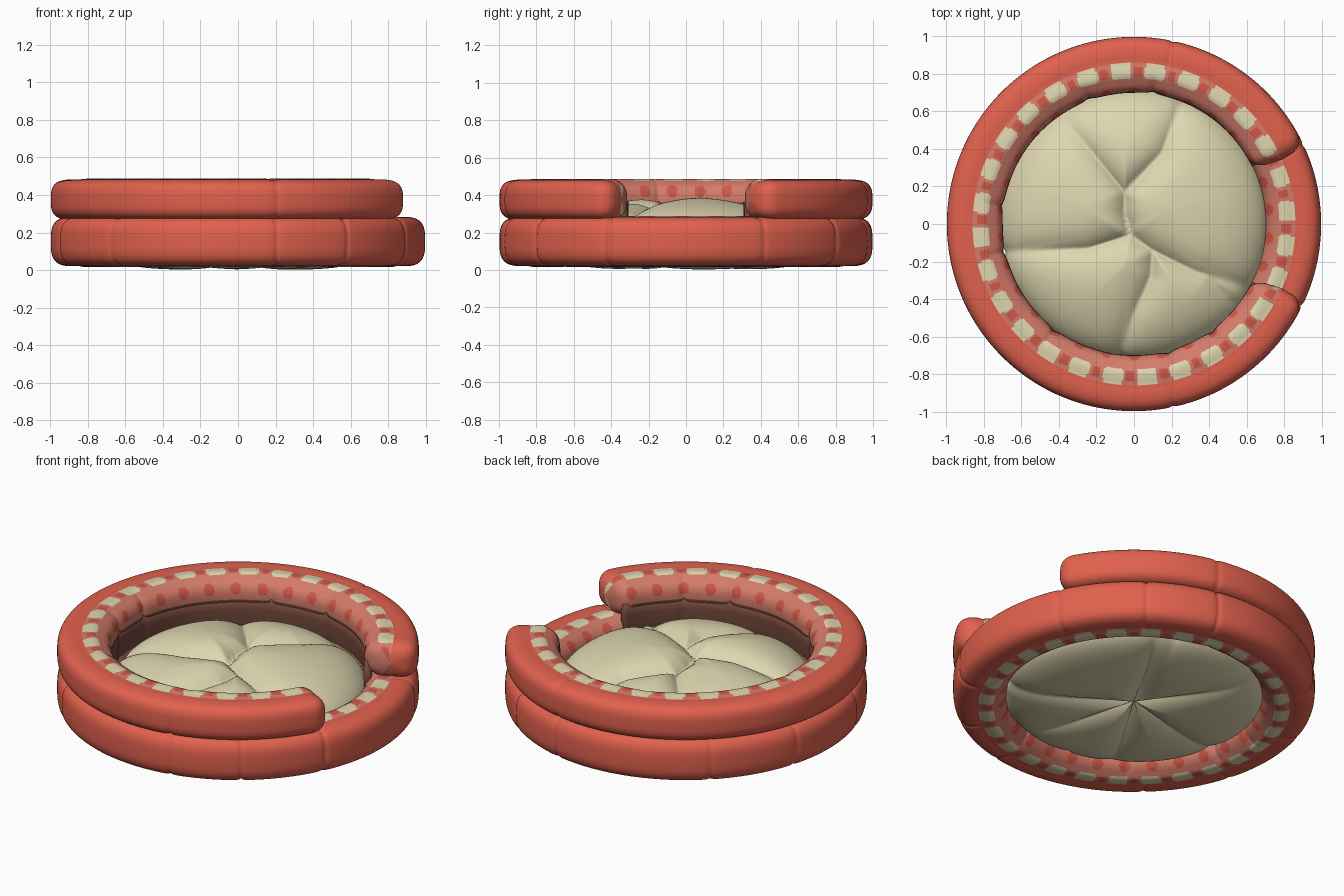
import bpy, math
from mathutils import Vector

if "Cube" in bpy.data.objects:
    bpy.data.objects.remove(bpy.data.objects["Cube"])

def mat(name, c):
    m = bpy.data.materials.new(name)
    m.diffuse_color = (*c, 1)
    m.use_nodes = True
    m.node_tree.nodes["Principled BSDF"].inputs["Base Color"].default_value = m.diffuse_color
    return m

RED = mat("coral red", (0.75, 0.12, 0.075))
CREAM = mat("cream", (0.73, 0.67, 0.43))
PINK = mat("salmon", (0.66, 0.20, 0.145))
DOT = mat("dot red", (0.62, 0.095, 0.06))
BROWN = mat("brown", (0.17, 0.065, 0.043))

def make(name, verts, faces, mats, idx=None):
    me = bpy.data.meshes.new(name)
    me.from_pydata(verts, [], faces)
    for m in mats:
        me.materials.append(m)
    if idx:
        me.polygons.foreach_set("material_index", idx)
    me.polygons.foreach_set("use_smooth", [True] * len(faces))
    me.update()
    ob = bpy.data.objects.new(name, me)
    bpy.context.collection.objects.link(ob)
    return ob

def spow(v, e):
    return math.copysign(abs(v) ** e, v)

def adiff(a, b):
    return (a - b + 180) % 360 - 180

def lining_colour(ang, th, upper):
    """ang: degrees round the ring, th: degrees round the tube (0 outside, 180 inside)."""
    if not 90 < th < 270:
        return 0
    dz = spow(math.sin(math.radians(th)), 2 / 2.6)      # height within the tube, -1..1
    if upper and dz < -0.12 and 30 < ang < 330:
        return 4
    t = th if th <= 180 else 360 - th                    # mirrored above and below
    p = abs(((ang - 94.9) / (360 / 28) + 0.5) % 1 - 0.5)
    if t < 117:                                          # row of cream patches on the rim
        if p < 0.3 and (p < 0.26 or 94 < t < 112):
            return 1
        return 3 if p > 0.38 and 94 < t < 112 else 2
    f = abs((ang / 12) % 1 - 0.5)                        # row of round dots
    mid, half = (0.42, 0.30) if upper else (0.62, 0.22)
    return 3 if (f / 0.2) ** 2 + ((abs(dz) - mid) / half) ** 2 < 1 else 2

def ring(name, zc, h, a0, a1, seams, inner_seams, closed):
    """Padded tube with stitched seams, open rings get rounded ends."""
    NU, NV, c = (540 if closed else 480), 84, 0.86
    verts, faces, idx = [], [], []
    rows = NU if closed else NU + 1
    for i in range(rows):
        ang = a0 + (a1 - a0) * i / NU
        s = 1.0
        if not closed:
            t = min(1, min(ang - a0, a1 - ang) / 7)
            s = max(0.01, (1 - (1 - t) ** 2.5) ** (1 / 2.5))
        dent_o = sum(math.exp(-abs(adiff(ang, q)) / 0.6) for q in seams)
        dent_i = sum(math.exp(-abs(adiff(ang, q)) / 2.0) for q in inner_seams)
        ca, sa = math.cos(math.radians(ang)), math.sin(math.radians(ang))
        for j in range(NV):
            deg = 360 * j / NV
            th = math.radians(deg)
            ct, st = math.cos(th), math.sin(th)
            e, w = (2 / 3.3, 0.137) if ct > 0 else (2 / 2.7, 0.160)
            k = s * (1 - (0.07 * dent_o if ct > 0 else 0.11 * dent_i * abs(ct)))
            # piping groove where cover meets lining, lining puffs up a little
            t = min(deg, 360 - deg)
            g = 0.05 * math.exp(-((t - 90) / 2.5) ** 2) - 0.07 * math.exp(-((t - 108) / 11) ** 2)
            r = c + w * spow(ct, e) * k
            z = zc + h * spow(st, e) * (k - g * s)
            verts.append((r * ca, r * sa, z))
    for i in range(NU):
        n = (i + 1) % rows
        am = a0 + (a1 - a0) * (i + 0.5) / NU
        for j in range(NV):
            m = (j + 1) % NV
            faces.append((i * NV + j, n * NV + j, n * NV + m, i * NV + m))
            idx.append(lining_colour(am, 360 * (j + 0.5) / NV, not closed))
    if not closed:
        faces += [tuple(range(NV)), tuple(range(rows * NV - 1, (rows - 1) * NV - 1, -1))]
        idx += [0, 0]
    make(name, verts, faces, [RED, CREAM, PINK, DOT, BROWN], idx)

inner = [172, 192, 233, 285, 306, 82, 110]
ring("lower_bolster", 0.152, 0.132, 0, 360,
     [25, 54, 78, 133, 163, 197, 227, 282, 306, 334], inner, True)
ring("upper_bolster", 0.375, 0.108, 23.5, 336.5, [78, 282], inner, False)

# brown inner wall hanging from the upper bolster down behind the cushion
prof = [(0.704, 0.365), (0.699, 0.30), (0.703, 0.22), (0.712, 0.14), (0.74, 0.14), (0.74, 0.365)]
NS, K = 200, len(prof)
verts, faces = [], []
for i in range(NS + 1):
    ang = 26 + 308 * i / NS
    a = math.radians(ang)
    d = 0.015 * sum(math.exp(-abs(adiff(ang, q)) / 2.0) for q in inner)
    verts += [((r + d) * math.cos(a), (r + d) * math.sin(a), z) for r, z in prof]
for i in range(NS):
    for j in range(K):
        m = (j + 1) % K
        faces.append((i * K + j, i * K + m, (i + 1) * K + m, (i + 1) * K + j))
faces += [tuple(range(K))[::-1], tuple(range(NS * K, NS * K + K))]
make("inner_wall", verts, faces, [BROWN])

# cushion: soft disc with pulled-in creases
def polyline(*pts):
    return list(zip(pts, pts[1:]))

TOP = (polyline((-0.38, 0.56), (-0.24, 0.40), (-0.05, 0.17), (-0.05, 0.06), (-0.02, -0.06), (0.10, -0.14),
                (0.32, -0.25), (0.63, -0.35))
       + polyline((-0.05, 0.17), (0.15, 0.38), (0.26, 0.67))
       + polyline((-0.02, -0.06), (-0.25, -0.13), (-0.70, -0.15))
       + polyline((0.10, -0.14), (0.09, -0.28), (0.0, -0.48), (-0.08, -0.72))
       + polyline((0.40, -0.28), (0.52, -0.42)))
BOTTOM = [((0, 0), (0.72 * math.cos(a), 0.72 * math.sin(a)))
          for a in (math.radians(d) for d in (60, 122, 192, 240, 290, 332))]

def seg_dist(p, seg):
    a, b = Vector(seg[0]), Vector(seg[1])
    t = max(0, min(1, (p - a).dot(b - a) / (b - a).length_squared))
    return (p - a - (b - a) * t).length

R, RIM, NA, NR = 0.72, 0.13, 240, 60
verts, faces = [], []
for side, segs in ((1, TOP), (-1, BOTTOM)):
    base = len(verts)
    for i in range(NR + 1):
        q = math.sin(math.pi / 2 * i / NR)
        for j in range(NA):
            a = 2 * math.pi * j / NA
            edge = Vector((R * math.cos(a), R * math.sin(a)))
            notch = 0.03 * math.exp(-min(seg_dist(edge, s) for s in TOP) / 0.05)
            p = edge * (q * (1 - notch))
            d = min(seg_dist(p, s) for s in segs)
            if side > 0:
                dome = max(0, 1 - q ** 2.6) ** 0.5
                z = RIM + dome * (0.265 - (0.06 + 0.045 * (1 - q)) * math.exp(-d / 0.075))
            else:
                dome = max(0, 1 - q ** 5) ** 0.5
                z = RIM - dome * (RIM - (0.025 + 0.04 * (1 - q)) * math.exp(-d / 0.06))
            verts.append((p.x, p.y, z))
    for i in range(NR):
        for j in range(NA):
            k = (j + 1) % NA
            f = (base + i * NA + j, base + (i + 1) * NA + j, base + (i + 1) * NA + k, base + i * NA + k)
            faces.append(f if side > 0 else f[::-1])
cushion = make("cushion", verts, faces, [CREAM])
weld = cushion.modifiers.new("weld", 'WELD')
weld.merge_threshold = 0.0001
